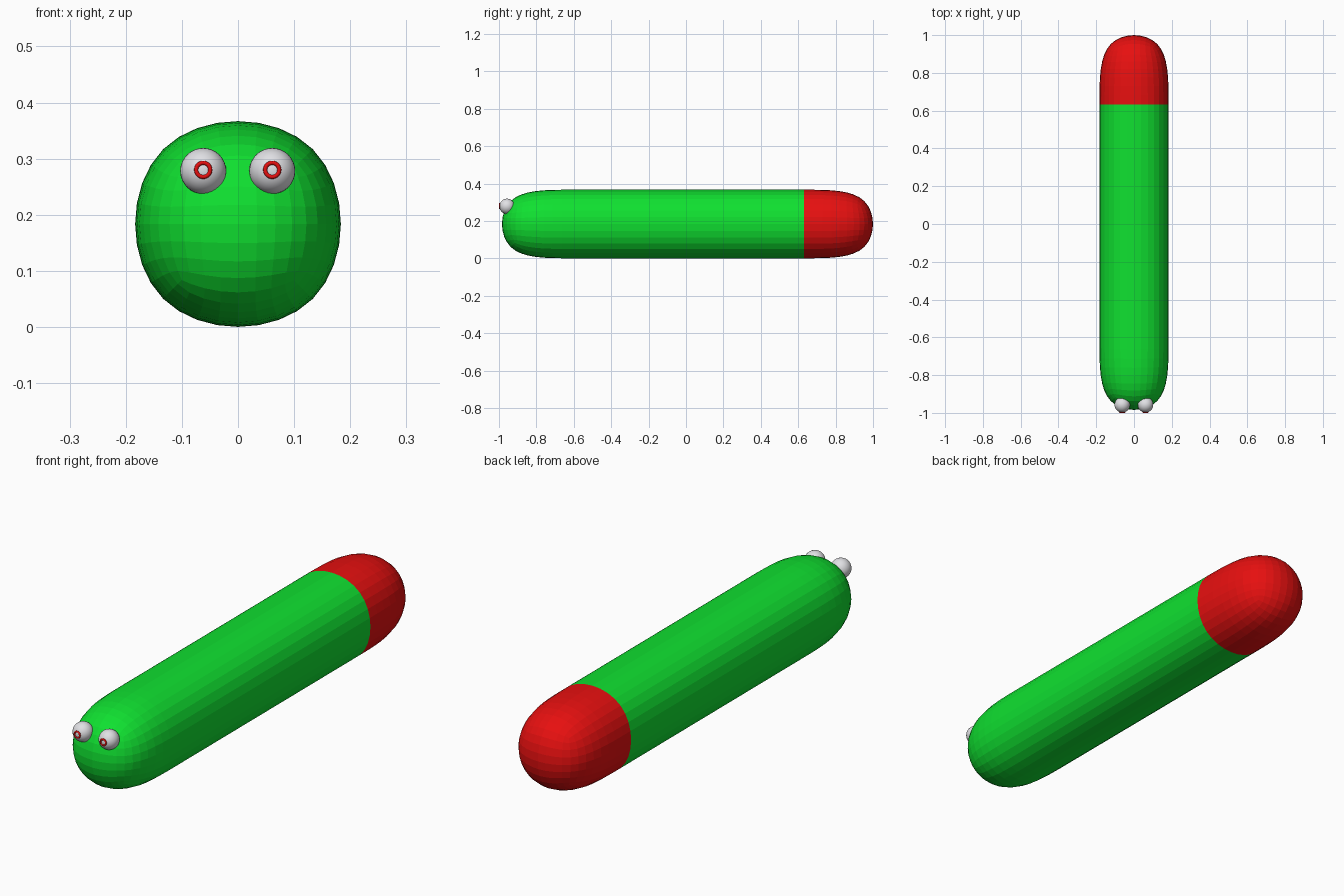
import bpy
import bmesh
from math import pi

default = bpy.data.objects.get("Cube")
if default:
    bpy.data.objects.remove(default, do_unlink=True)


def material(name, rgb):
    mat = bpy.data.materials.new(name)
    mat.use_nodes = True
    color = (*rgb, 1.0)
    mat.diffuse_color = color
    mat.node_tree.nodes["Principled BSDF"].inputs["Base Color"].default_value = color
    return mat


green = material("bright green", (0.005, 0.75, 0.03))
red = material("bright red", (0.8, 0.005, 0.005))
white = material("eye white", (0.75, 0.75, 0.78))

# Body: a long box cut into segments, rounded by subdivision, with a red tail
FRONT, BACK = -1.016, 1.032
CUTS = (-0.617, -0.19, 0.232, 0.632)
HALF, CENTRE_Z = 0.2, 0.1835

bm = bmesh.new()
bmesh.ops.create_cube(bm, size=1.0)
for v in bm.verts:
    v.co.x *= 2 * HALF
    v.co.z = v.co.z * 2 * HALF + CENTRE_Z
    v.co.y = FRONT if v.co.y < 0 else BACK
for y in CUTS:
    bmesh.ops.bisect_plane(bm, geom=bm.verts[:] + bm.edges[:] + bm.faces[:],
                           plane_co=(0, y, 0), plane_no=(0, 1, 0))
for f in bm.faces:
    f.material_index = int(f.calc_center_median().y > CUTS[-1])
    f.smooth = False
mesh = bpy.data.meshes.new("body")
bm.to_mesh(mesh)
bm.free()
mesh.materials.append(green)
mesh.materials.append(red)
body = bpy.data.objects.new("body", mesh)
bpy.context.collection.objects.link(body)
rounding = body.modifiers.new("rounding", 'SUBSURF')
rounding.levels = rounding.render_levels = 3


def finish(name, mat):
    obj = bpy.context.object
    obj.name = name
    obj.data.materials.append(mat)
    bpy.ops.object.shade_smooth()


# Eyes: round balls, each with a thin red ring on its front
for side, x in (("right", -0.062), ("left", 0.061)):
    bpy.ops.mesh.primitive_uv_sphere_add(segments=32, ring_count=16, radius=0.041,
                                         location=(x, -0.957, 0.278),
                                         rotation=(pi / 2, 0, 0))
    finish(side + "_eye", white)
    bpy.ops.mesh.primitive_torus_add(major_radius=0.0125, minor_radius=0.0037,
                                     major_segments=32, minor_segments=10,
                                     location=(x, -0.9963, 0.28),
                                     rotation=(pi / 2, 0, 0))
    finish(side + "_pupil_ring", red)
